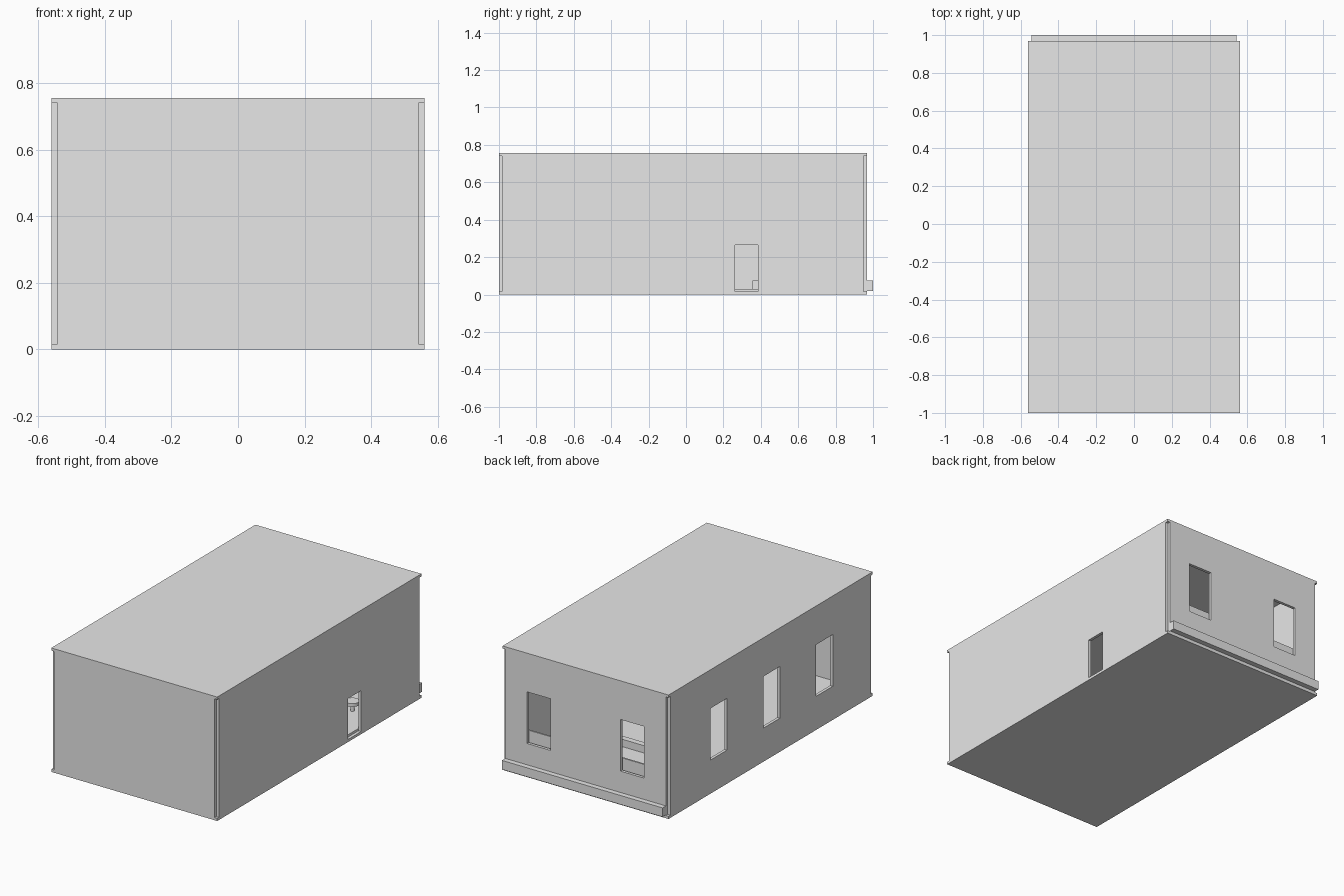
import bpy
import bmesh
from mathutils import Matrix, Vector

old = bpy.data.objects.get("Cube")
if old:
    bpy.data.objects.remove(old, do_unlink=True)

# Single plain grey finish
grey = bpy.data.materials.new("plain_grey")
grey.use_nodes = True
colour = (0.8, 0.8, 0.8, 1)
grey.diffuse_color = colour
grey.node_tree.nodes["Principled BSDF"].inputs["Base Color"].default_value = colour


def finish(name, bm):
    mesh = bpy.data.meshes.new(name)
    bm.to_mesh(mesh)
    bm.free()
    mesh.materials.append(grey)
    obj = bpy.data.objects.new(name, mesh)
    bpy.context.collection.objects.link(obj)
    return obj


def box(name, x, y, z):
    """Box given by its (low, high) range on each axis."""
    bm = bmesh.new()
    centre = Vector([sum(r) / 2 for r in (x, y, z)])
    size = [r[1] - r[0] for r in (x, y, z)]
    bmesh.ops.create_cube(bm, size=1,
                          matrix=Matrix.Translation(centre) @ Matrix.Diagonal((*size, 1)))
    return finish(name, bm)


def cylinder(name, x, y, z, radius):
    bm = bmesh.new()
    centre = Matrix.Translation((x, y, sum(z) / 2))
    bmesh.ops.create_cone(bm, cap_ends=True, segments=24, radius1=radius,
                          radius2=radius, depth=z[1] - z[0], matrix=centre)
    return finish(name, bm)


def cut(wall, openings):
    """Cut box-shaped openings out of a wall and bake the result."""
    cutters = []
    for ranges in openings:
        cutter = box("opening_cutter", *ranges)
        cutter.hide_render = True
        mod = wall.modifiers.new("opening", 'BOOLEAN')
        mod.operation, mod.solver, mod.object = 'DIFFERENCE', 'EXACT', cutter
        cutters.append(cutter)
    graph = bpy.context.evaluated_depsgraph_get()
    baked = bpy.data.meshes.new_from_object(wall.evaluated_get(graph))
    wall.modifiers.clear()
    wall.data = baked
    for cutter in cutters:
        bpy.data.objects.remove(cutter, do_unlink=True)


OUT, IN = 0.56, 0.542            # outer and inner half width
FRONT, BACK = (-1, -0.983), (0.95, 0.968)
INSIDE = (FRONT[1], BACK[0])
HEIGHT = (0.016, 0.74)
WINDOW_Z = (0.205, 0.52)
HALF = 0.08                      # half a window's width

# Floor and roof slabs
box("floor_slab", (-OUT, OUT), (FRONT[0], BACK[1]), (0, HEIGHT[0]))
box("roof_slab", (-OUT, OUT), (FRONT[0], BACK[1]), (HEIGHT[1], 0.756))
box("floor_covering", (-IN, IN), INSIDE, (HEIGHT[0], 0.03))

# Walls, leaving a small notch at every corner
box("front_wall", (-IN, IN), FRONT, HEIGHT)
back_wall = box("back_wall", (-IN, IN), BACK, HEIGHT)
left_wall = box("left_wall", (IN, OUT), INSIDE, HEIGHT)
right_wall = box("right_wall", (-OUT, -IN), INSIDE, HEIGHT)

# Windows and doorway
cut(back_wall, [((x - HALF, x + HALF), (0.9, 1.1), WINDOW_Z) for x in (-0.315, 0.315)])
cut(right_wall, [((-0.7, -0.4), (y - HALF, y + HALF), WINDOW_Z)
                 for y in (-0.535, -0.025, 0.485)])
cut(left_wall, [((0.4, 0.7), (0.262, 0.386), (0, 0.265))])

# Low beams: one outside along the back, one across the room
box("back_beam", (-IN, IN), (BACK[1], 1), (0.02, 0.075))
box("room_beam", (-IN, 0.45), (0.355, 0.392), (0.03, 0.075))

# Rail inside the back windows
box("window_rail", (-0.45, 0.45), (0.925, 0.935), (0.19, 0.27))

# Small round stool inside the doorway
cylinder("stool_seat", 0.38, 0.56, (0.07, 0.09), 0.04)
cylinder("stool_post", 0.38, 0.56, (0.03, 0.07), 0.012)
